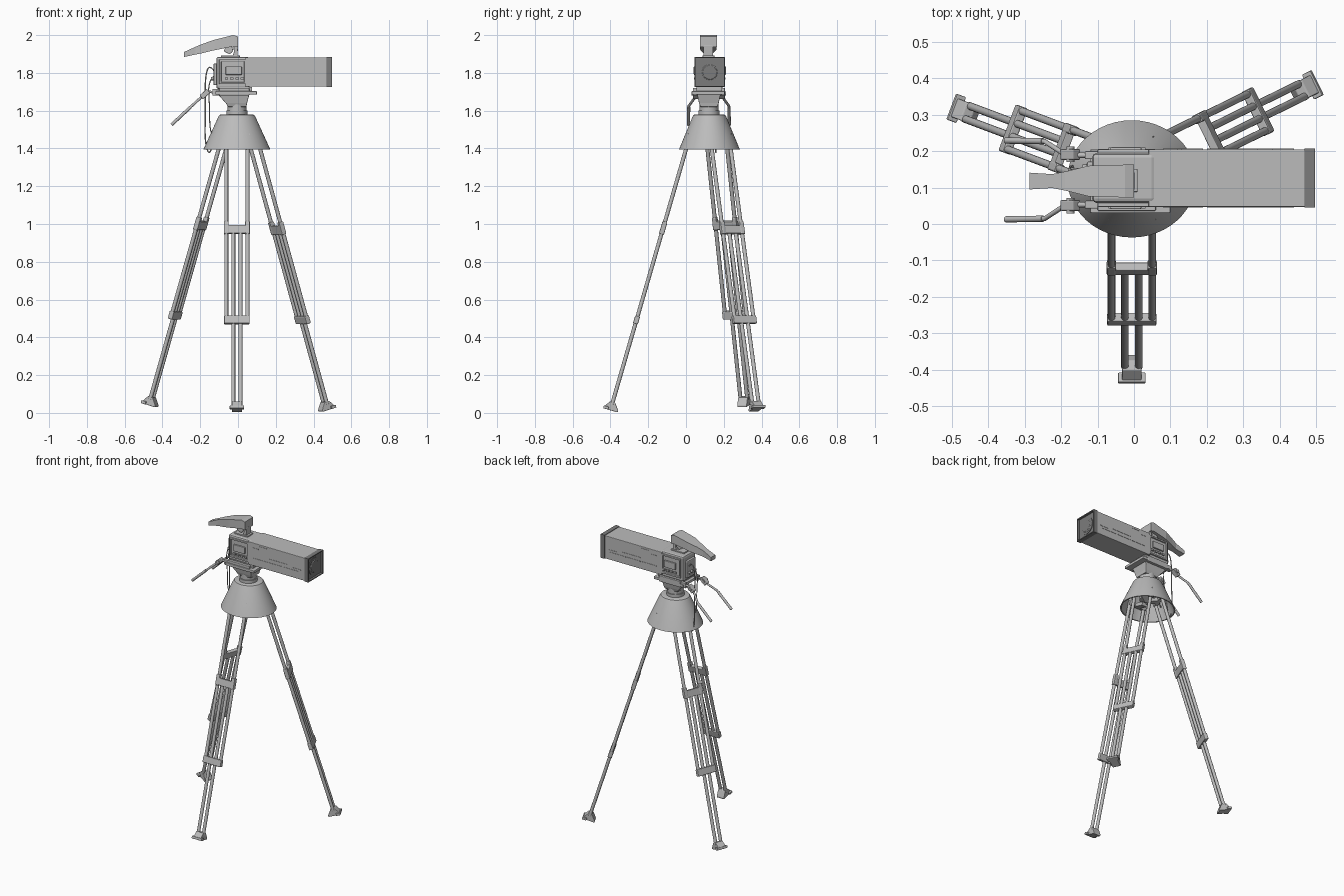
import bpy, bmesh, math
from mathutils import Vector, Matrix

if "Cube" in bpy.data.objects:
    bpy.data.objects.remove(bpy.data.objects["Cube"])

def material(name, g):
    m = bpy.data.materials.new(name); m.diffuse_color = (g, g, g, 1)
    return m
GREY, DARK = material("mid_grey", .5), material("dark_grey", .2)

def finish(name, bm, M=None, bevel=0, smooth=False, mat=GREY):
    bmesh.ops.recalc_face_normals(bm, faces=bm.faces)
    if M: bm.transform(M)
    me = bpy.data.meshes.new(name)
    bm.to_mesh(me); bm.free()
    me.materials.append(mat)
    ob = bpy.data.objects.new(name, me)
    bpy.context.collection.objects.link(ob)
    if bevel:
        m = ob.modifiers.new("bevel", 'BEVEL'); m.width = bevel; m.segments = 2
    if smooth:
        bpy.context.view_layer.objects.active = ob
        bpy.ops.object.select_all(action='DESELECT'); ob.select_set(True)
        bpy.ops.object.shade_smooth_by_angle(angle=math.radians(35))
    return ob

def box(name, lo, hi, M=None, bevel=0, inset=None, mat=GREY):
    """Box from corner to corner; inset = (face direction, rim width, recess depth)."""
    bm = bmesh.new()
    lo, hi = Vector(lo), Vector(hi)
    bmesh.ops.create_cube(bm, size=1)
    for v in bm.verts:
        v.co = Vector([(lo[i] + hi[i]) / 2 + v.co[i] * (hi[i] - lo[i]) for i in range(3)])
    if inset:
        d = Vector(inset[0]); bm.normal_update()
        f = [f for f in bm.faces if f.normal.dot(d) > 0.9]
        bmesh.ops.inset_region(bm, faces=f, thickness=inset[1])
        r = bmesh.ops.extrude_face_region(bm, geom=f)
        bmesh.ops.delete(bm, geom=f, context='FACES_ONLY')
        for v in [g for g in r['geom'] if isinstance(g, bmesh.types.BMVert)]:
            v.co -= d * inset[2]
    return finish(name, bm, M, bevel, False, mat)

def rod(name, a, b, r, M=None, n=16, r2=None, mat=GREY):
    a, b = Vector(a), Vector(b); d = b - a
    bm = bmesh.new()
    T = Matrix.Translation((a + b) / 2) @ d.to_track_quat('Z', 'Y').to_matrix().to_4x4()
    bmesh.ops.create_cone(bm, cap_ends=True, segments=n, radius1=r, radius2=r if r2 is None else r2,
                          depth=d.length, matrix=T)
    return finish(name, bm, M, 0, True, mat)

def loft(name, rings, M=None, bevel=0):
    bm = bmesh.new()
    R = [[bm.verts.new(p) for p in ring] for ring in rings]
    n = len(R[0])
    for a, b in zip(R, R[1:]):
        for i in range(n):
            bm.faces.new((a[i], a[(i + 1) % n], b[(i + 1) % n], b[i]))
    bm.faces.new(R[0]); bm.faces.new(R[-1])
    return finish(name, bm, M, bevel)

def tube(name, pts, r, smooth=False):
    cu = bpy.data.curves.new(name, 'CURVE')
    cu.dimensions = '3D'; cu.bevel_depth = r; cu.bevel_resolution = 3; cu.use_fill_caps = True
    cu.materials.append(GREY)
    s = cu.splines.new('NURBS' if smooth else 'POLY')
    s.points.add(len(pts) - 1)
    for p, q in zip(s.points, pts): p.co = (*q, 1)
    if smooth: s.use_endpoint_u = True; s.order_u = 3
    ob = bpy.data.objects.new(name, cu)
    bpy.context.collection.objects.link(ob)

CX, CY = -0.006, 0.121

# Hollow conical hub cover
bm = bmesh.new()
prof = [(0, 1.58), (.084, 1.58), (.092, 1.577), (.098, 1.568), (.177, 1.395), (.169, 1.395), (.091, 1.56), (0, 1.56)]
vs = [bm.verts.new((r, 0, z)) for r, z in prof]
es = [bm.edges.new(p) for p in zip(vs, vs[1:])]
bmesh.ops.spin(bm, geom=vs + es, axis=(0, 0, 1), cent=(0, 0, 0), angle=2 * math.pi, steps=48)
bmesh.ops.remove_doubles(bm, verts=bm.verts, dist=1e-4)
finish("hub_cover", bm, Matrix.Translation((CX, CY + .003, 0)) @ Matrix.Diagonal((1, .91, 1, 1)), 0, True)
rod("hub_core", (CX, CY, 1.46), (CX, CY, 1.57), .05, n=24)

# Tripod legs, each built in a frame whose z runs up the leg and y points outward
legs = {"front": ((CX, 0, 1.395), (CX, -.395, .033)),
        "right": ((.093, .187, 1.395), (.466, .37, .036)),
        "left": ((-.083, .166, 1.395), (-.462, .308, .06))}
for k, (top, foot) in legs.items():
    top, foot = Vector(top), Vector(foot)
    z = (top - foot).normalized()
    t = Vector((0, 0, 1)).cross(foot - top).normalized()
    y = z.cross(t)
    if y.z < 0: y, t = -y, -t
    M = Matrix((t, y, z)).transposed().to_4x4(); M.translation = foot
    L = (top - foot).length
    for s in (-1, 1):
        rod(k + "_leg_outer_rail", (s * .056, 0, .46), (s * .056, 0, L + .1), .0105, M)
        rod(k + "_leg_inner_rail", (s * .019, 0, .01), (s * .019, 0, .99), .0105, M)
        box(k + "_leg_upper_clamp", (s * .056 - .013, -.0135, .95), (s * .056 + .013, .0135, 1.02), M, .005)
    box(k + "_leg_upper_bridge", (-.056, -.012, .953), (.056, .012, .998), M, .003)
    box(k + "_leg_lower_bridge", (-.068, -.0135, .456), (.068, .0135, .5), M, .005)
    box(k + "_leg_hub_bar", (-.066, -.012, L + .06), (.066, .012, L + .085), M)
    box(k + "_leg_hub_arm", (-.02, -.08, L + .06), (.02, 0, L + .082), M)
    sec = [(-.04, -.02), (.038, -.02), (.038, -.01), (.014, .026), (-.014, .026), (-.04, -.01)]
    loft(k + "_foot_wedge", [[(x, a, b) for a, b in sec] for x in (-.027, .027)], M, .003)
    box(k + "_foot_bar", (-.038, .012, -.02), (.038, .04, -.004), M, .003)

# Pan-tilt head: neck, flared cradle, top plate
rod("head_base", (CX, CY, 1.575), (CX, CY, 1.60), .056, n=32)
rod("head_neck", (CX, CY, 1.60), (CX, CY, 1.65), .05, n=32)
def rect(x0, x1, h, z): return [(x0, CY - h, z), (x1, CY - h, z), (x1, CY + h, z), (x0, CY + h, z)]
loft("head_cradle", [rect(-.052, .045, .045, 1.62), rect(-.065, .048, .052, 1.64),
                     rect(-.105, .06, .062, 1.685), rect(-.115, .08, .07, 1.70)], bevel=.003)
box("head_plate", (-.12, .03, 1.685), (.10, .205, 1.703), bevel=.003)
box("camera_plate", (-.1, .055, 1.703), (.075, .19, 1.725))
for s in (-1, 1):
    box("head_side_rail", (-.1, CY + s * .075 - .01, 1.68), (.06, CY + s * .075 + .01, 1.72), bevel=.003)

# Pan bars with clamps, mirrored about the head
for s in (-1, 1):
    Y = lambda d: CY + s * d
    tube("pan_bar", [(-.10, Y(.068), 1.692), (-.15, Y(.068), 1.70), (-.19, Y(.07), 1.675),
                     (-.245, Y(.106), 1.625), (-.35, Y(.108), 1.527)], .007)
    rod("pan_bar_grip", (-.25, Y(.1065), 1.62), (-.352, Y(.1082), 1.525), .0085)
    R = Matrix.Translation((-.175, Y(.07), 1.688)) @ Matrix.Rotation(math.radians(-42), 4, 'Y')
    box("pan_bar_clamp", (-.026, -.015, -.014), (.026, .015, .014), R, .004)
    rod("pan_bar_knob", (-.175, Y(.05), 1.69), (-.175, Y(.092), 1.69), .011)
    box("pan_bar_mount", (-.135, Y(.068) - .011, 1.68), (-.09, Y(.068) + .011, 1.715), bevel=.003)

# Camera body with recessed panels on both sides
box("camera_body", (-.115, .058, 1.715), (.06, .195, 1.885), bevel=.012)
for s, y0, y1 in ((-1, .047, .062), (1, .19, .205)):
    box("side_panel", (-.1, y0, 1.74), (.045, y1, 1.872), inset=((0, s, 0), .016, .009), bevel=.003)
    yf = y0 if s < 0 else y1
    box("side_screen", (-.065, yf - .006, 1.79), (.02, yf + .006, 1.835), bevel=.003)
    for i in range(4):
        x = -.07 + i * .028
        box("panel_button", (x, yf - .005, 1.764), (x + .018, yf + .005, 1.776))
box("rear_block", (-.13, .08, 1.735), (-.11, .172, 1.85), bevel=.006)
for i in range(3):
    rod("rear_socket", (-.142, .098 + i * .028, 1.77), (-.125, .098 + i * .028, 1.77), .009)

# Box lens with square hood, front glass and raised side strips
box("lens_box", (.04, .047, 1.727), (.47, .205, 1.882), bevel=.003)
box("lens_hood", (.468, .045, 1.724), (.497, .207, 1.885), inset=((1, 0, 0), .009, .014), mat=DARK)
rod("lens_glass_ring", (.475, .1255, 1.8035), (.487, .1255, 1.8035), .056, n=32, mat=DARK)
rod("lens_glass", (.484, .1255, 1.8035), (.491, .1255, 1.8035), .046, n=32, r2=.036, mat=DARK)
for yf in (.047, .205):
    for x0, x1, z in ((.08, .19, 1.775), (.2, .3, 1.775), (.31, .43, 1.775), (.2, .34, 1.80),
                      (.08, .12, 1.845), (.13, .19, 1.865), (.38, .44, 1.79)):
        box("lens_strip", (x0, yf - .002, z), (x1, yf + .002, z + .005))

# Viewfinder: lofted hood on a bent support
VY = .118
secs = [(-.287, 1.884, 1.91, .023), (-.225, 1.897, 1.938, .019), (-.19, 1.904, 1.953, .026),
        (-.125, 1.92, 1.975, .042), (-.025, 1.94, 2.0, .045), (0, 1.936, 1.992, .045)]
loft("viewfinder_hood", [[(x, VY - h, a), (x, VY + h, a), (x, VY + h, b), (x, VY - h, b)]
                         for x, a, b, h in secs])
def prism(name, pts, h): loft(name, [[(x, VY + s * h, z) for x, z in pts] for s in (-1, 1)], bevel=.003)
prism("viewfinder_arm", [(-.032, 1.88), (-.004, 1.88), (.001, 1.945), (-.024, 1.95), (-.022, 1.91)], .026)
prism("viewfinder_pivot", [(-.075, 1.915), (-.045, 1.898), (-.025, 1.915), (-.035, 1.955), (-.06, 1.955)], .024)
box("top_shoe", (-.09, .088, 1.88), (.01, .15, 1.893), bevel=.003)

# Hanging cables
tube("long_cable", [(-.12, .15, 1.8), (-.15, .15, 1.85), (-.175, .152, 1.78), (-.172, .155, 1.6), (-.176, .158, 1.44),
                    (-.155, .158, 1.365), (-.135, .158, 1.41), (-.125, .155, 1.5)], .0035, True)
tube("short_cable", [(-.12, .1, 1.79), (-.16, .1, 1.76), (-.15, .1, 1.62), (-.15, .1, 1.5),
                     (-.125, .1, 1.45), (-.11, .11, 1.5)], .003, True)

for m in bpy.data.materials:
    if m.users and not m.is_grease_pencil:
        m.use_nodes = True
        m.node_tree.nodes["Principled BSDF"].inputs["Base Color"].default_value = m.diffuse_color
